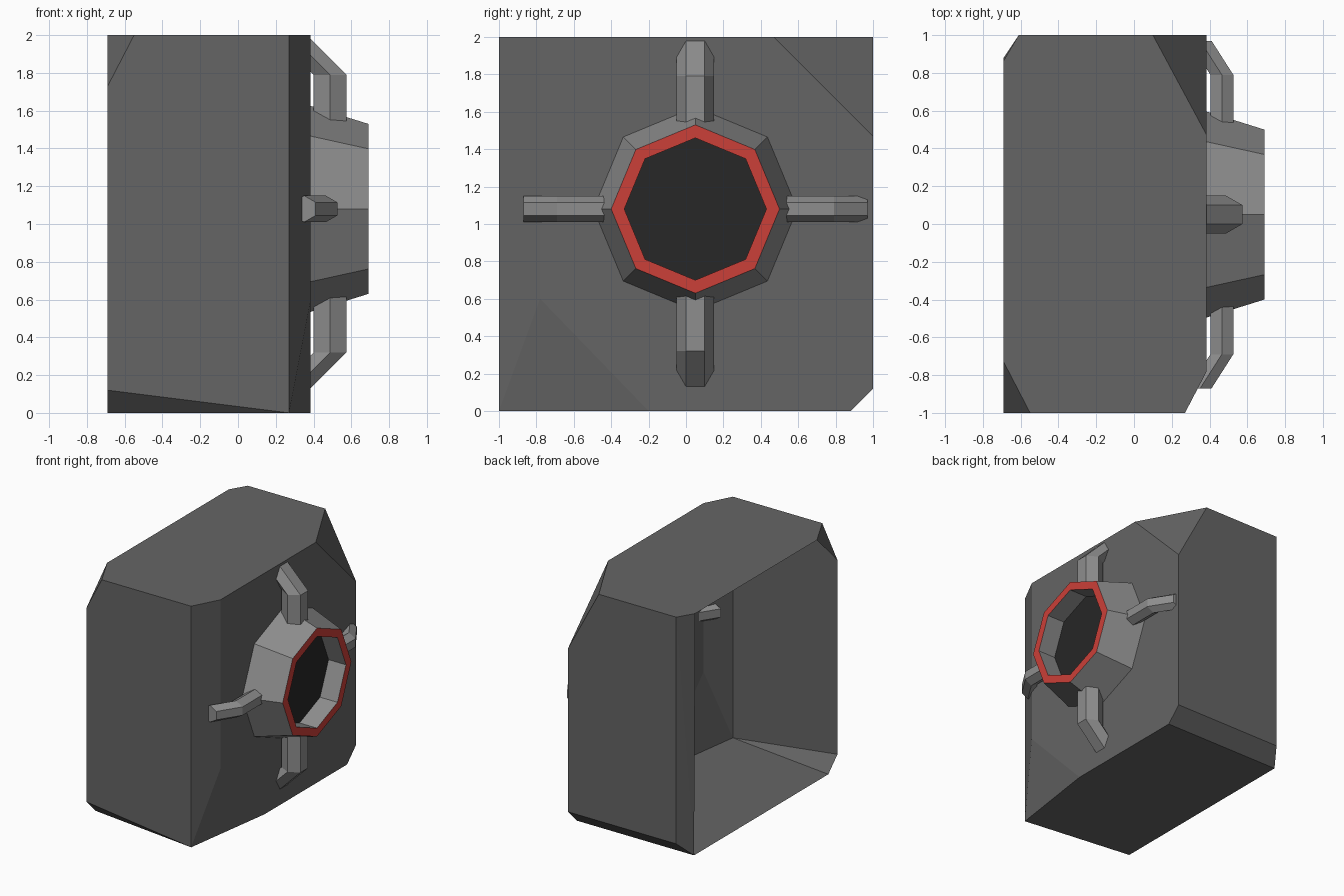
import bpy, bmesh, math
from mathutils import Vector

if "Cube" in bpy.data.objects:
    bpy.data.objects.remove(bpy.data.objects["Cube"])


def material(name, r, g, b):
    m = bpy.data.materials.new(name)
    m.diffuse_color = (r, g, b, 1)
    m.use_nodes = True
    m.node_tree.nodes["Principled BSDF"].inputs["Base Color"].default_value = m.diffuse_color
    return m


CASE = material("case_grey", 0.13, 0.13, 0.13)
METAL = material("metal_grey", 0.27, 0.27, 0.27)
RED = material("rim_red", 0.6, 0.05, 0.04)
DARK = material("dark", 0.02, 0.02, 0.02)


def finish(bm, name, mat):
    bmesh.ops.recalc_face_normals(bm, faces=bm.faces)
    me = bpy.data.meshes.new(name)
    bm.to_mesh(me)
    bm.free()
    me.materials.append(mat)
    ob = bpy.data.objects.new(name, me)
    bpy.context.collection.objects.link(ob)
    return ob


def loft(name, rings, mat, caps=()):
    """Skin a list of closed rings; caps lists the ring indices to fill."""
    bm = bmesh.new()
    rows = [[bm.verts.new(p) for p in ring] for ring in rings]
    for a, b in zip(rows, rows[1:]):
        for i in range(len(a)):
            j = (i + 1) % len(a)
            bm.faces.new((a[i], a[j], b[j], b[i]))
    for i in caps:
        bm.faces.new(rows[i])
    return finish(bm, name, mat)


# Housing: hull of the corner points of an unevenly chamfered box, open at -x
B, F = -0.69, 0.385
corners = [
    (0.27, -1, 0), (0.27, -1, 2), (F, -0.78, 2), (F, -0.78, 0.6), (F, -0.2, 0),
    (F, 0.47, 2), (F, 1, 1.47), (0.1, 1, 2),
    (F, 1, 0.12), (F, 0.88, 0), (-0.61, 1, 0.12), (B, 0.88, 0),
    (-0.61, 1, 2), (B, 0.865, 2),
    (B, -0.73, 2), (-0.55, -1, 2), (B, -1, 1.73),
    (B, -1, 0.12), (B, -0.88, 0), (0.27, -1, 0.12),
]
bm = bmesh.new()
for c in corners:
    bm.verts.new(c)
bmesh.ops.convex_hull(bm, input=bm.verts)
bmesh.ops.dissolve_limit(bm, angle_limit=math.radians(1), verts=bm.verts, edges=bm.edges)
bm.normal_update()
back = [f for f in bm.faces if f.normal.x < -0.99]
bmesh.ops.delete(bm, geom=back, context='FACES')
finish(bm, "housing", CASE)

# Octagonal hub: tapered collar, coloured rim, recess wall and dark disc
CY, CZ = 0.05, 1.08


def octagon(x, r):
    return [(x, CY + r * math.cos(k * math.pi / 4), CZ + r * math.sin(k * math.pi / 4))
            for k in range(8)]


loft("hub_collar", [octagon(F, 0.545), octagon(0.69, 0.45)], METAL)
loft("hub_rim", [octagon(0.69, 0.45), octagon(0.69, 0.38)], RED)
loft("hub_recess", [octagon(0.69, 0.38), octagon(0.53, 0.38)], METAL)
loft("hub_disc", [octagon(0.53, 0.38)], DARK, caps=(0,))


# Bent hexagonal brackets from the hub to the housing
def bracket(name, angle, cz, rad, path):
    out = Vector((0, math.cos(angle), math.sin(angle)))
    side = Vector((0, -math.sin(angle), math.cos(angle)))
    rings = []
    for x, r in path:
        centre = Vector((x, CY, cz)) + out * r
        rings.append([centre + side * rad * math.cos(k * math.pi / 3)
                      + Vector((rad * math.sin(k * math.pi / 3), 0, 0)) for k in range(6)])
    loft(name, rings, METAL, caps=(0, len(rings) - 1))


tall = [(0.4875, 0.42), (0.4875, 0.735), (0.2975, 0.925)]
slim = [(0.465, 0.42), (0.465, 0.74), (0.35, 0.92)]
bracket("bracket_right", 0, CZ, 0.07, slim)
bracket("bracket_left", math.pi, CZ, 0.07, slim)
bracket("bracket_top", math.pi / 2, 1.055, 0.1, tall)
bracket("bracket_bottom", -math.pi / 2, 1.055, 0.1, tall)
